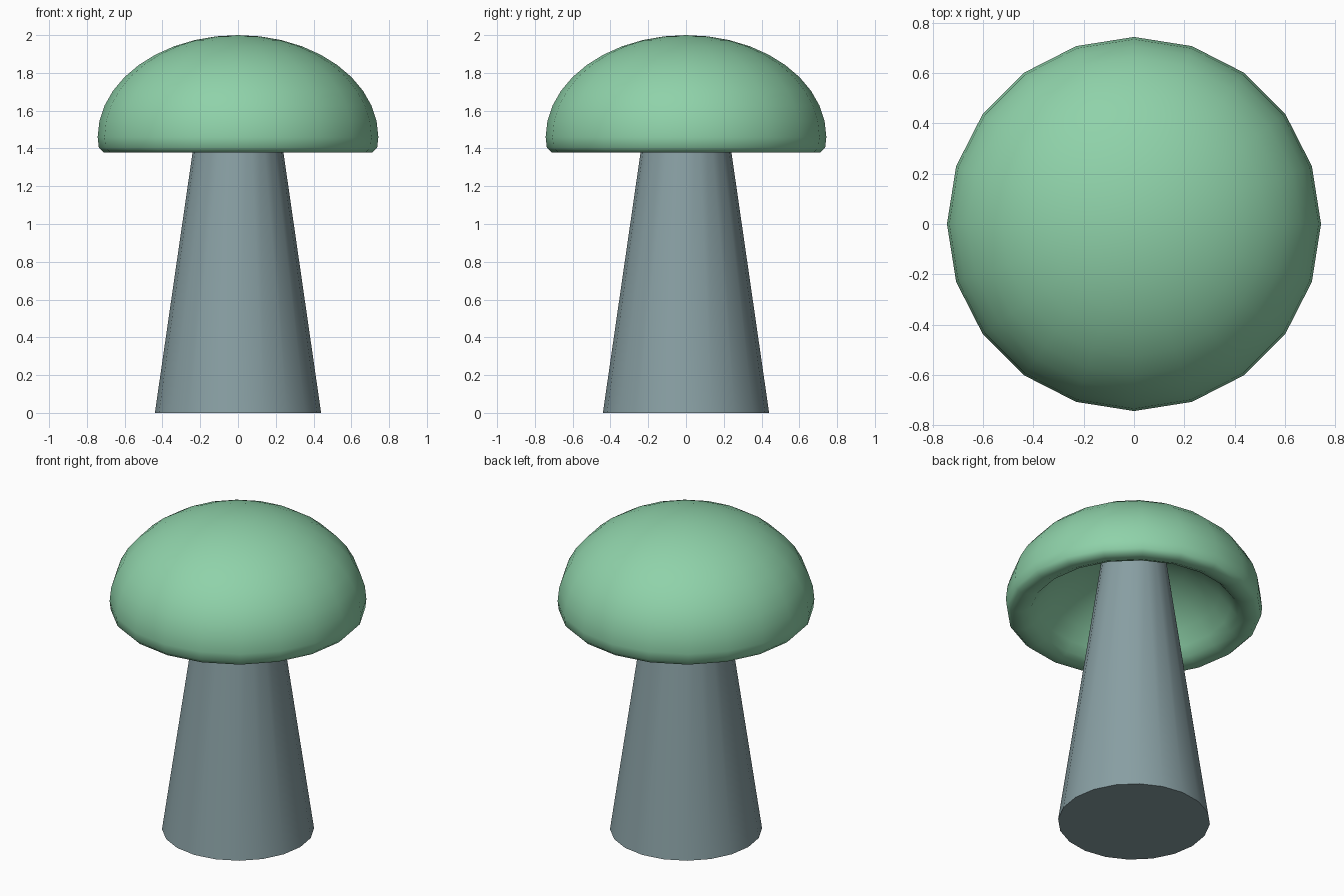
import bpy, bmesh
from math import sin, cos, radians, tau
from mathutils import Vector

if "Cube" in bpy.data.objects:
    bpy.data.objects.remove(bpy.data.objects["Cube"])

SIDES = 20


def lathe(name, profile, color, angle):
    """Spin an (r, z) profile about z into a closed, smooth-shaded solid."""
    bm = bmesh.new()
    verts = [bm.verts.new((r, 0, z)) for r, z in profile]
    edges = [bm.edges.new(pair) for pair in zip(verts, verts[1:])]
    bmesh.ops.spin(bm, geom=verts + edges, cent=Vector((0, 0, 0)),
                   axis=Vector((0, 0, 1)), angle=tau, steps=SIDES)
    bmesh.ops.remove_doubles(bm, verts=bm.verts[:], dist=0.0005)
    bmesh.ops.recalc_face_normals(bm, faces=bm.faces[:])
    mesh = bpy.data.meshes.new(name)
    bm.to_mesh(mesh)
    bm.free()
    obj = bpy.data.objects.new(name, mesh)
    bpy.context.collection.objects.link(obj)
    mat = bpy.data.materials.new(name + "_color")
    mat.diffuse_color = (*color, 1)
    mat.use_nodes = True
    mat.node_tree.nodes["Principled BSDF"].inputs["Base Color"].default_value = mat.diffuse_color
    mesh.materials.append(mat)
    bpy.ops.object.select_all(action='DESELECT')
    obj.select_set(True)
    bpy.context.view_layer.objects.active = obj
    bpy.ops.object.shade_smooth_by_angle(angle=radians(angle))
    return obj


def dome(radius, height, base, steps):
    """Quarter ellipse from the pole down to the rim."""
    return [(radius * sin(radians(90 * i / steps)),
             base + height * cos(radians(90 * i / steps)))
            for i in range(steps + 1)]


# Tapered stem, running up into the hollow of the cap
lathe("stem", [(0, 0), (0.44, 0), (0.184, 1.77), (0, 1.77)],
      (0.25, 0.35, 0.37), 40)

# Hollow cap: outer dome, thick rounded lip, shallower hollow
outer = dome(0.743, 0.54, 1.46, 10)
lip = [(0.737, 1.405), (0.71, 1.378), (0.65, 1.378), (0.60, 1.40)]
hollow = [(0.56, 1.45), (0.50, 1.53), (0.41, 1.61), (0.30, 1.68),
          (0.15, 1.735), (0, 1.75)]
lathe("cap", outer + lip + hollow, (0.275, 0.645, 0.4), 80)
